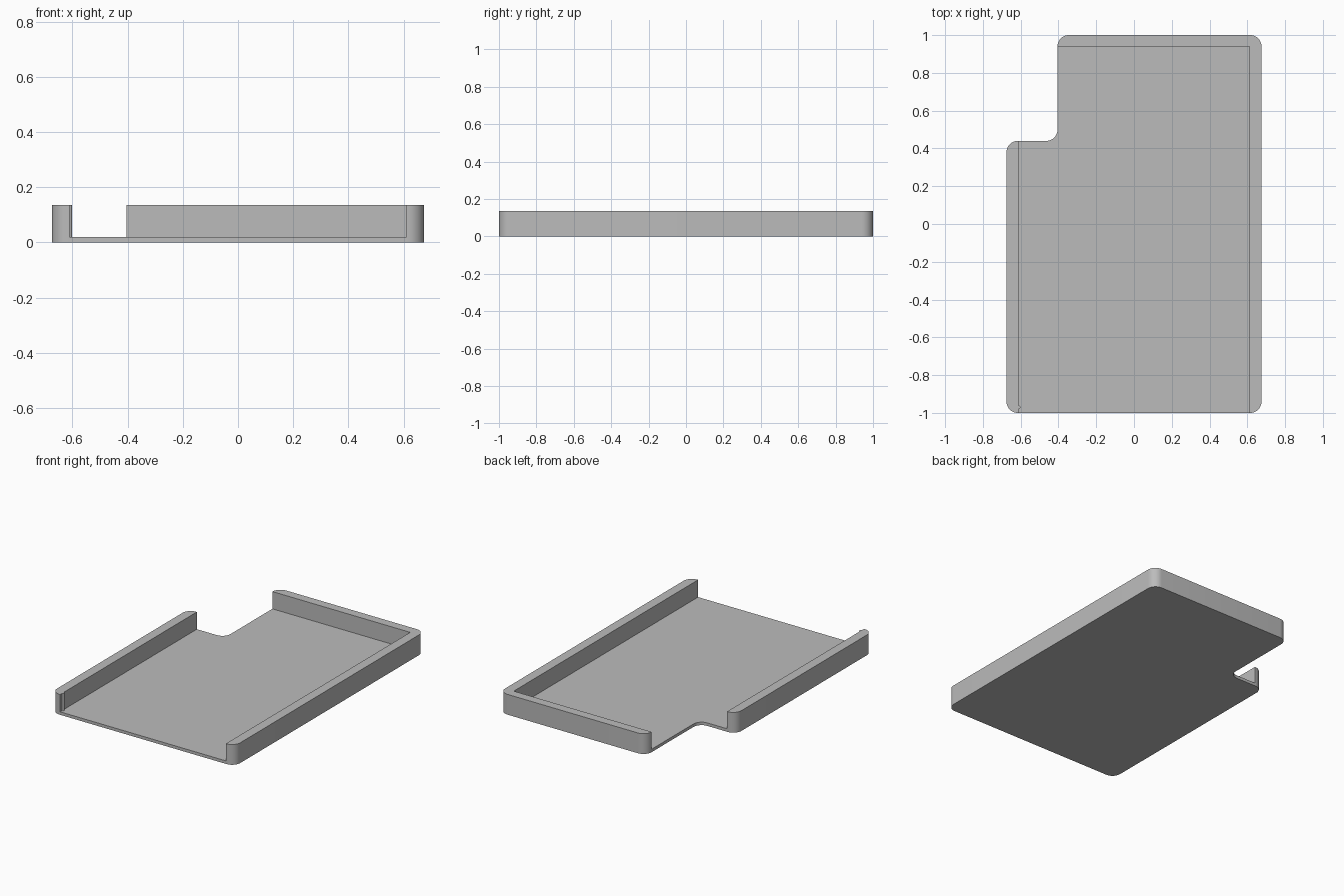
import bpy
import bmesh
import math
from mathutils import Vector

cube = bpy.data.objects.get("Cube")
if cube:
    bpy.data.objects.remove(cube, do_unlink=True)

# Overall sizes
HALF_W, HALF_L = 0.675, 1.0
INNER_X, INNER_Y = 0.611, 0.94
NOTCH_X, NOTCH_Y = -0.405, 0.44
FLOOR, TOP = 0.02, 0.135
R = 0.06

grey = bpy.data.materials.new("plain grey")
grey.use_nodes = True
grey.diffuse_color = (0.5, 0.5, 0.5, 1)
grey.node_tree.nodes["Principled BSDF"].inputs["Base Color"].default_value = (0.5, 0.5, 0.5, 1)


def rounded(corners, steps=10):
    """Turn (x, y, radius) right-angle corners into an outline with arcs."""
    pts = []
    for i, (x, y, r) in enumerate(corners):
        p = Vector((x, y))
        if r == 0:
            pts.append(p)
            continue
        before = (Vector(corners[i - 1][:2]) - p).normalized()
        after = (Vector(corners[(i + 1) % len(corners)][:2]) - p).normalized()
        centre = p + (before + after) * r
        for k in range(steps + 1):
            t = math.pi / 2 * k / steps
            pts.append(centre - r * (after * math.cos(t) + before * math.sin(t)))
    return pts


def prism(name, outline, z0, z1):
    bm = bmesh.new()
    base = bm.faces.new([bm.verts.new((p.x, p.y, z0)) for p in outline])
    up = bmesh.ops.extrude_face_region(bm, geom=[base], use_keep_orig=True)
    verts = [g for g in up["geom"] if isinstance(g, bmesh.types.BMVert)]
    bmesh.ops.translate(bm, verts=verts, vec=(0, 0, z1 - z0))
    bmesh.ops.recalc_face_normals(bm, faces=bm.faces)
    mesh = bpy.data.meshes.new(name)
    bm.to_mesh(mesh)
    bm.free()
    mesh.materials.append(grey)
    obj = bpy.data.objects.new(name, mesh)
    bpy.context.collection.objects.link(obj)
    bpy.ops.object.select_all(action="DESELECT")
    obj.select_set(True)
    bpy.context.view_layer.objects.active = obj
    bpy.ops.object.shade_smooth_by_angle(angle=math.radians(30))
    return obj


# Floor plate with the notched back corner
prism("floor", rounded([
    (-HALF_W, -HALF_L, R), (HALF_W, -HALF_L, R), (HALF_W, HALF_L, R),
    (NOTCH_X, HALF_L, R), (NOTCH_X, NOTCH_Y, R), (-HALF_W, NOTCH_Y, R)]), 0, FLOOR)

# L-shaped wall along the +x side and the back
prism("side_and_back_wall", rounded([
    (INNER_X, -HALF_L, 0), (HALF_W, -HALF_L, R), (HALF_W, HALF_L, R),
    (NOTCH_X, HALF_L, R), (NOTCH_X, INNER_Y - 0.0001, 0), (INNER_X, INNER_Y, 0)]), FLOOR, TOP)

# Short wall on the -x side, ending at the notch
prism("short_wall", rounded([
    (-HALF_W, -HALF_L, R), (-INNER_X, -HALF_L, 0),
    (-INNER_X, NOTCH_Y, 0), (-HALF_W, NOTCH_Y, R)]), FLOOR, TOP)

# Slim retaining bead inside the front end of the short wall
bead = [Vector((-INNER_X + 0.01 * math.cos(a), -0.97 + 0.01 * math.sin(a)))
        for a in (math.pi * (k / 8 - 0.5) for k in range(9))]
prism("retaining_bead", bead, FLOOR, TOP)
